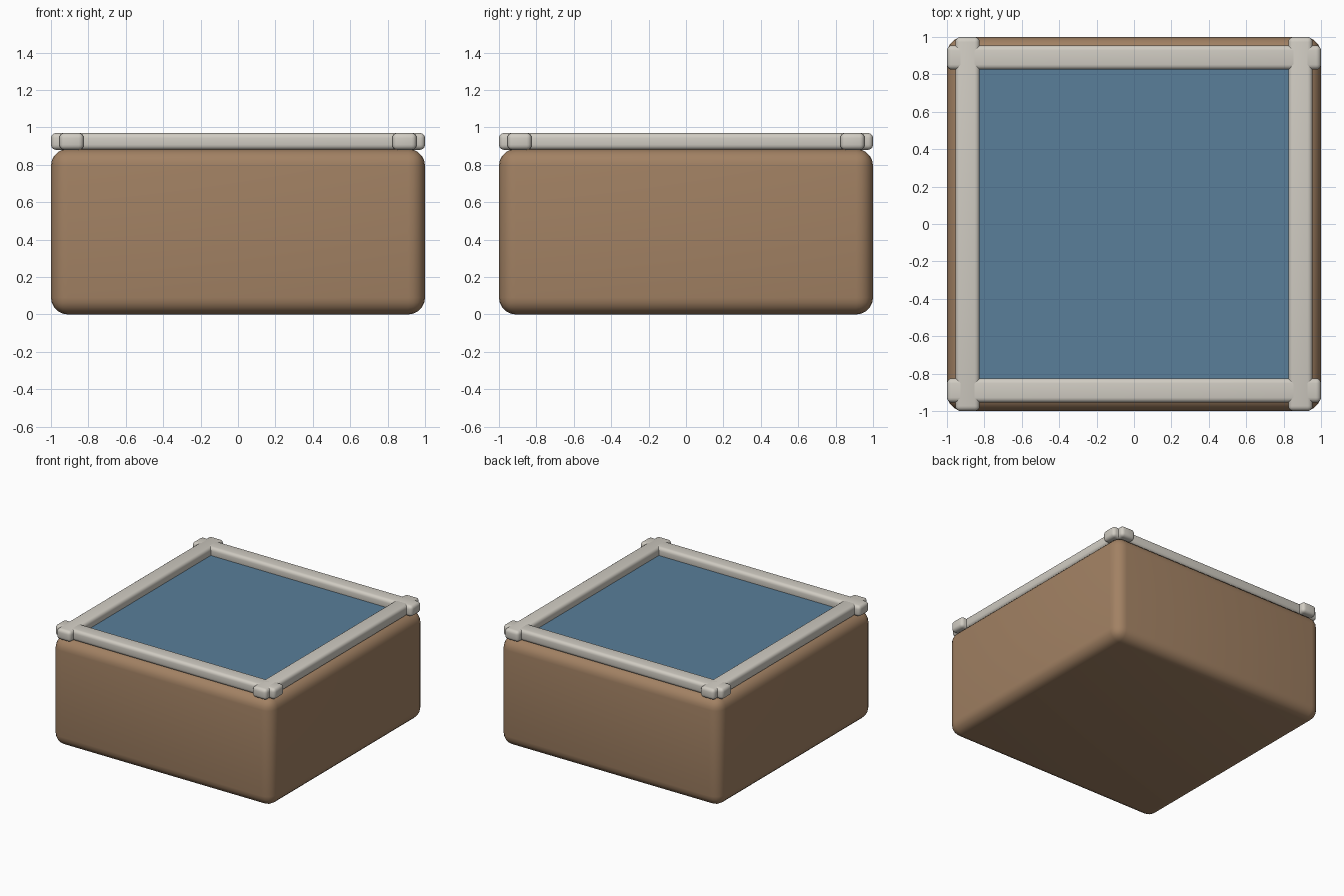
import bpy
import math

cube = bpy.data.objects.get("Cube")
if cube:
    bpy.data.objects.remove(cube, do_unlink=True)


def material(name, rgb):
    mat = bpy.data.materials.new(name)
    mat.use_nodes = True
    color = (*rgb, 1)
    mat.diffuse_color = color
    mat.node_tree.nodes["Principled BSDF"].inputs["Base Color"].default_value = color
    return mat


def rounded_box(name, size, center, mat, radius=0, segments=4):
    bpy.ops.mesh.primitive_cube_add(size=1, location=center)
    obj = bpy.context.object
    obj.name = name
    obj.scale = size
    bpy.ops.object.transform_apply(location=False, rotation=False, scale=True)
    obj.data.materials.append(mat)
    if radius:
        bevel = obj.modifiers.new("rounding", "BEVEL")
        bevel.width = radius
        bevel.segments = segments
        bpy.ops.object.modifier_apply(modifier=bevel.name)
        bpy.ops.object.shade_smooth_by_angle(angle=math.radians(40))
    return obj


brown = material("warm brown", (0.36, 0.22, 0.125))
grey = material("pale grey", (0.63, 0.60, 0.54))
blue = material("water blue", (0.10, 0.21, 0.32))

# Tub body
body_top = 0.885
rounded_box("tub_body", (2, 2, body_top), (0, 0, body_top / 2), brown, 0.09, 5)

# Water surface
rounded_box("water_surface", (1.72, 1.72, 0.04), (0, 0, 0.885), blue)

# Rim rails, crossing at the corners
offset, width, height, rail_z = 0.89, 0.13, 0.09, 0.925
for side, label in ((-1, "right"), (1, "left")):
    rounded_box(f"{label}_rail", (width, 2, height),
                (side * offset, 0, rail_z), grey, 0.027, 4)
for side, label in ((-1, "front"), (1, "back")):
    rounded_box(f"{label}_rail", (2, width, height),
                (0, side * offset, rail_z), grey, 0.027, 4)
